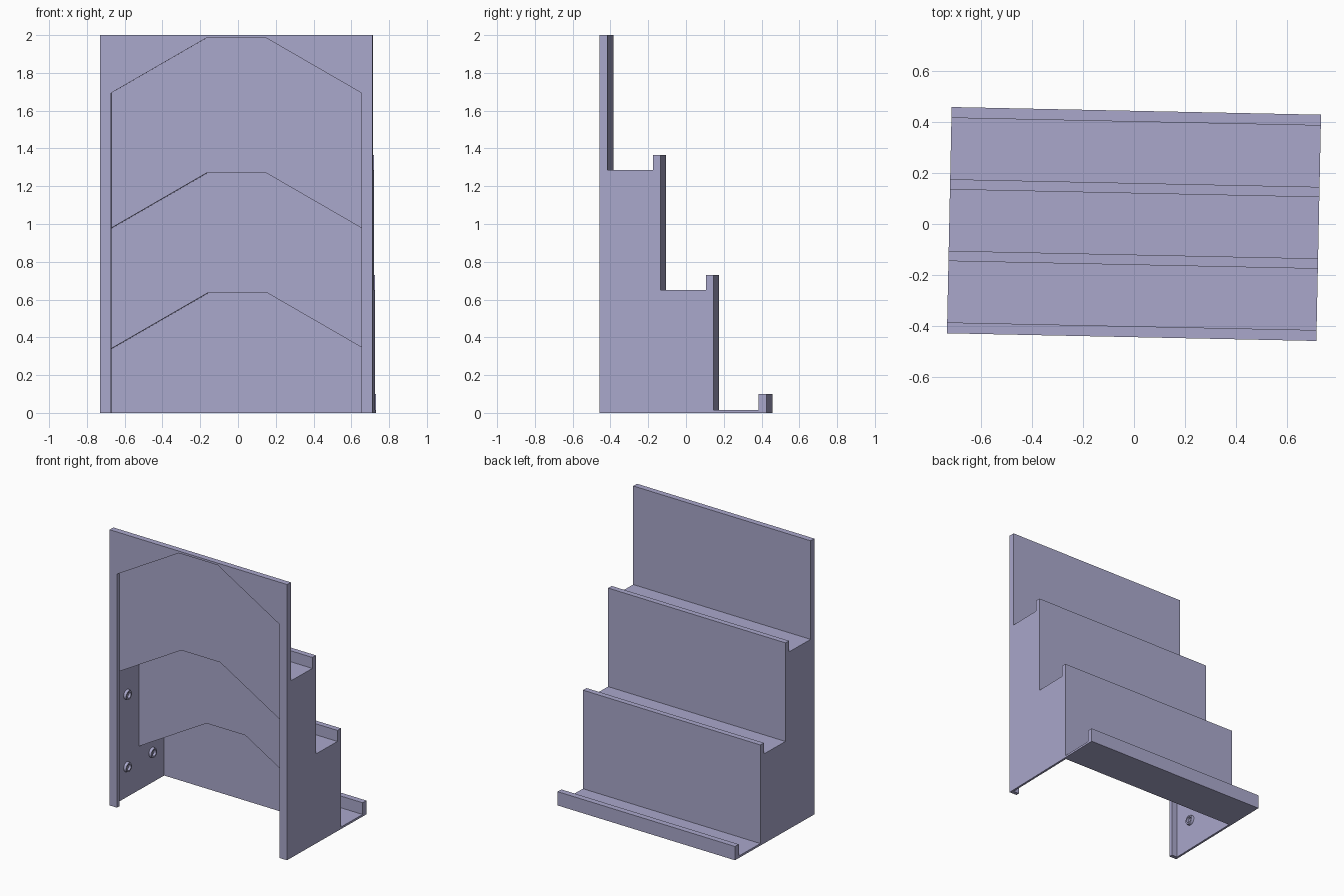
import bpy, bmesh, math
from mathutils import Matrix

old = bpy.data.objects.get("Cube")
if old:
    bpy.data.objects.remove(old, do_unlink=True)

lilac = bpy.data.materials.new("lilac_plastic")
lilac.use_nodes = True
colour = (0.40, 0.39, 0.60, 1)
lilac.diffuse_color = colour
lilac.node_tree.nodes["Principled BSDF"].inputs["Base Color"].default_value = colour

TURN = math.radians(-1.19)
HALF_W, HALF_D = 0.7225, 0.4425
WALL = 0.015


def make_object(name, bm):
    bmesh.ops.recalc_face_normals(bm, faces=bm.faces)
    mesh = bpy.data.meshes.new(name)
    bm.to_mesh(mesh)
    bm.free()
    mesh.materials.append(lilac)
    obj = bpy.data.objects.new(name, mesh)
    bpy.context.collection.objects.link(obj)
    return obj


def prism(name, points, offset):
    """Extrude a closed outline of 3D points along an offset."""
    bm = bmesh.new()
    face = bm.faces.new([bm.verts.new(p) for p in points])
    moved = bmesh.ops.extrude_face_region(bm, geom=[face])["geom"]
    verts = [v for v in moved if isinstance(v, bmesh.types.BMVert)]
    bmesh.ops.translate(bm, vec=offset, verts=verts)
    return make_object(name, bm)


def arch_cutter(name, half, top, y0, y1):
    """Open-bottomed chamber with a flat crown and 30 degree shoulders."""
    crown = 0.158
    side = top - (half - crown) * math.tan(math.radians(30))
    outline = [(-half, -0.1), (-half, side), (-crown, top),
               (crown, top), (half, side), (half, -0.1)]
    return prism(name, [(x, y0, z) for x, z in outline], (0, y1 - y0, 0))


# Stepped side profile: each shelf is a tread with a raised lip behind it
profile = [(-HALF_D, 0), (-HALF_D, 2), (-0.40, 2)]
for start, lip, end, tread, top in ((-0.40, -0.16, -0.12, 1.285, 1.365),
                                    (-0.12, 0.12, 0.16, 0.65, 0.73),
                                    (0.16, 0.40, HALF_D, WALL, 0.10)):
    profile += [(start, tread), (lip, tread), (lip, top), (end, top)]
profile.append((HALF_D, 0))
body = prism("stepped_shelf", [(-HALF_W, y, z) for y, z in profile],
             (2 * HALF_W, 0, 0))

# Hollow the inside, leaving a flange around the front opening
inner = HALF_W - WALL
cutters = [arch_cutter("front_opening_cutter", 0.6625, 1.985, -0.6, -0.415),
           arch_cutter("upper_cavity_cutter", inner, 1.27, -0.416, -0.135),
           arch_cutter("lower_cavity_cutter", inner - 0.0005, 0.635, -0.25, 0.145)]
for cutter in cutters:
    cutter.hide_render = True
    mod = body.modifiers.new(cutter.name, "BOOLEAN")
    mod.operation = "DIFFERENCE"
    mod.solver = "EXACT"
    mod.object = cutter
graph = bpy.context.evaluated_depsgraph_get()
hollow = bpy.data.meshes.new_from_object(body.evaluated_get(graph))
body.modifiers.clear()
body.data = hollow
for cutter in cutters:
    bpy.data.objects.remove(cutter, do_unlink=True)
body.rotation_euler.z = TURN


# Small ring bosses on the inner faces of the side walls
def ring_boss(name, side, y, z):
    bm = bmesh.new()
    section = [(0, 0.036), (0.018, 0.032), (0.018, 0.022), (0, 0.022)]
    verts = [bm.verts.new((x, r, 0)) for x, r in section]
    edges = [bm.edges.new((verts[i], verts[(i + 1) % 4])) for i in range(4)]
    bmesh.ops.spin(bm, geom=verts + edges, cent=(0, 0, 0), axis=(1, 0, 0),
                   angle=math.tau, steps=24, use_merge=True)
    bmesh.ops.remove_doubles(bm, verts=bm.verts, dist=0.0001)
    bm.transform(Matrix.Translation((side * inner, y, z))
                 @ Matrix.Scale(-side, 4, (1, 0, 0)))
    make_object(name, bm).rotation_euler.z = TURN


for side, label in ((-1, "right"), (1, "left")):
    for place, y, z in (("upper", -0.27, 0.745), ("lower_front", -0.27, 0.22),
                        ("lower_back", 0.01, 0.22)):
        ring_boss(f"{label}_{place}_boss", side, y, z)
